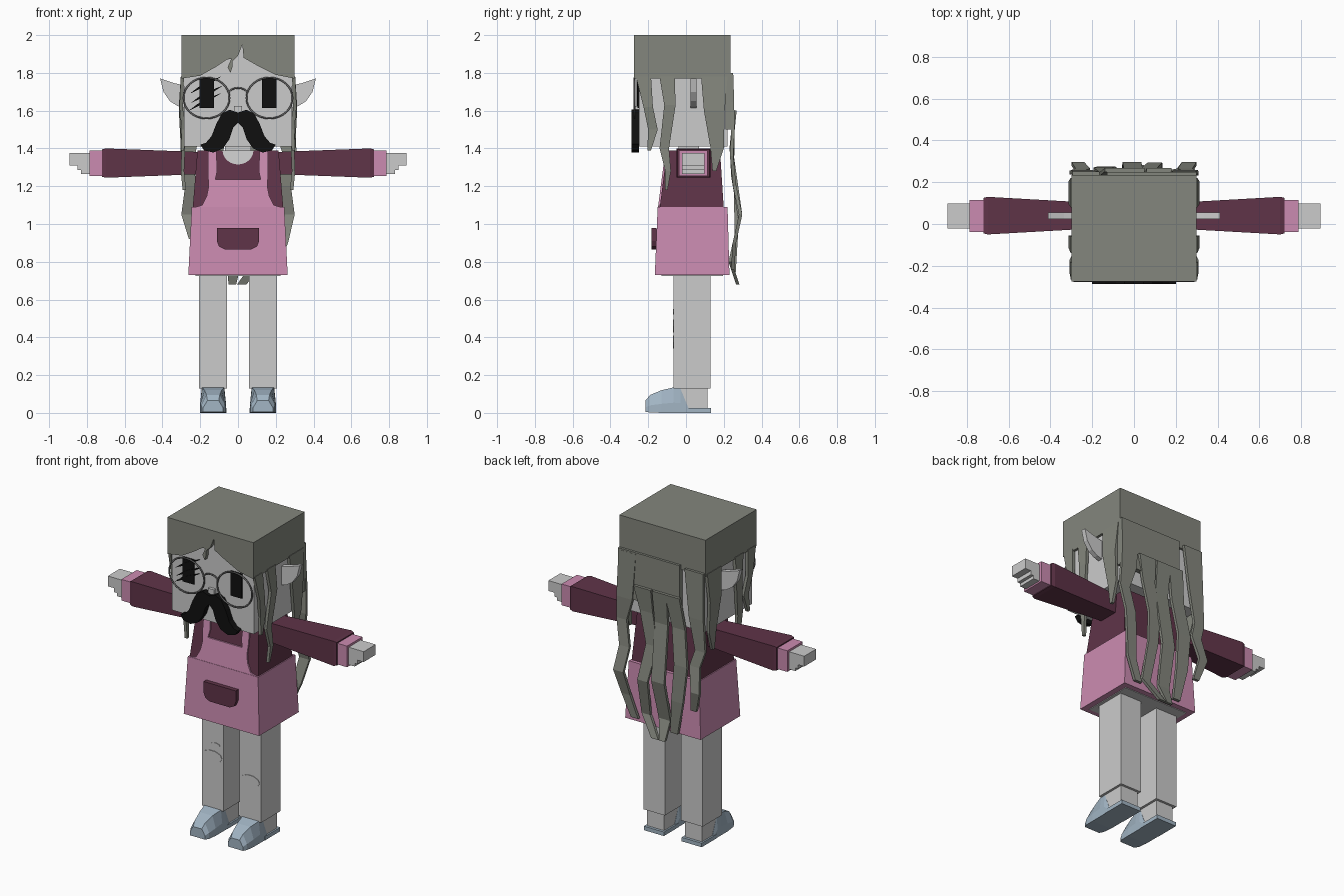
import bpy
import bmesh
import math
from mathutils import Vector

cube = bpy.data.objects.get("Cube")
if cube:
    bpy.data.objects.remove(cube, do_unlink=True)


def material(name, red, green, blue):
    mat = bpy.data.materials.new(name)
    mat.use_nodes = True
    colour = (red, green, blue, 1)
    mat.diffuse_color = colour
    shader = mat.node_tree.nodes["Principled BSDF"]
    shader.inputs["Base Color"].default_value = colour
    shader.inputs["Roughness"].default_value = .8
    return mat


SKIN = material("pale grey skin", .6, .6, .6)
HAIR = material("grey green hair", .23, .24, .205)
PINK = material("pink cloth", .6, .26, .44)
WINE = material("dark wine cloth", .115, .034, .065)
SHOE = material("pale blue leather", .36, .46, .55)
BLACK = material("black", .005, .005, .005)
FRAME = material("grey metal", .16, .16, .16)


def loft(name, rings, mat):
    """Skin a list of equal rings of points and cap both ends."""
    bm = bmesh.new()
    loops = [[bm.verts.new(p) for p in ring] for ring in rings]
    count = len(loops[0])
    for a, b in zip(loops, loops[1:]):
        for i in range(count):
            j = (i + 1) % count
            bm.faces.new((a[i], a[j], b[j], b[i]))
    bm.faces.new(loops[0])
    bm.faces.new(loops[-1])
    bmesh.ops.recalc_face_normals(bm, faces=bm.faces)
    mesh = bpy.data.meshes.new(name)
    bm.to_mesh(mesh)
    bm.free()
    mesh.materials.append(mat)
    obj = bpy.data.objects.new(name, mesh)
    bpy.context.collection.objects.link(obj)
    return obj


def rect(x, y, z):
    """Horizontal rectangle from x and y ranges."""
    return [(x[0], y[0], z), (x[1], y[0], z), (x[1], y[1], z), (x[0], y[1], z)]


def box(name, x, y, z, mat):
    return loft(name, [rect(x, y, z[0]), rect(x, y, z[1])], mat)


def plate(name, outline, y, mat, slope=lambda z: 0):
    """Extrude an (x, z) outline along y, optionally leaning with height."""
    return loft(name, [[(px, d + slope(pz), pz) for px, pz in outline] for d in y], mat)


def mirrored(outline):
    """Complete a right-hand half outline across x = 0."""
    return outline + [(-x, z) for x, z in reversed(outline)]


def side_range(side, a, b):
    return tuple(sorted((side * a, side * b)))


def ribbon(name, path, thick, sideways=None):
    """Wavy hair lock; path holds (across, outward, height, width)."""
    rings = []
    for u, out, z, w in path:
        corners = [(u - w / 2, out), (u + w / 2, out),
                   (u + w / 2, out + thick), (u - w / 2, out + thick)]
        if sideways:
            rings.append([(sideways * o, c, z) for c, o in corners])
        else:
            rings.append([(c, o, z) for c, o in corners])
    return loft(name, rings, HAIR)


def tube(name, points, radius, closed, mat):
    curve = bpy.data.curves.new(name, "CURVE")
    curve.dimensions = "3D"
    curve.bevel_depth = radius
    curve.bevel_resolution = 1
    spline = curve.splines.new("POLY")
    spline.points.add(len(points) - 1)
    for p, co in zip(spline.points, points):
        p.co = (*co, 1)
    spline.use_cyclic_u = closed
    curve.materials.append(mat)
    obj = bpy.data.objects.new(name, curve)
    bpy.context.collection.objects.link(obj)
    return obj


# Head, neck and hair cap
box("head", (-.285, .285), (-.25, .22), (1.41, 1.97), SKIN)
box("neck", (-.07, .07), (-.04, .07), (1.36, 1.42), SKIN)
box("hair_cap", (-.3, .3), (-.245, .235), (1.77, 2), HAIR)
fringe = [(-.3, 2), (-.3, 1.77), (-.2, 1.785), (-.12, 1.83), (-.06, 1.87), (-.035, 1.875),
          (-.055, 1.83), (-.04, 1.8), (-.03, 1.83), (-.03, 1.86), (0, 1.89), (.023, 1.95),
          (.03, 1.88), (.1, 1.84), (.2, 1.79), (.3, 1.77), (.3, 2)]
plate("hair_fringe", fringe, (-.275, -.244), HAIR)

# Hair locks at the back, following one shared wave in depth
WAVE = [(1.8, .232), (1.6, .25), (1.4, .23), (1.24, .24), (1.05, .28), (.8, .225), (.68, .265)]


def depth(z):
    for (za, ya), (zb, yb) in zip(WAVE, WAVE[1:]):
        if z >= zb:
            return ya + (yb - ya) * (za - z) / (za - zb)
    return WAVE[-1][1]


box("back_hair_panel", (-.13, .3), (.21, .25), (1.5, 1.8), HAIR)
BACK = [
    [(.235, 1.79, .12), (.25, 1.5, .11), (.275, 1.36, .07), (.245, 1.2, .07),
     (.265, 1.05, .07), (.235, .9, .06), (.18, .76, .05)],
    [(.12, 1.6, .12), (.1, 1.45, .09), (.06, 1.25, .08), (.1, 1.03, .07), (.11, .8, .06), (.02, .68, .05)],
    [(0, 1.6, .1), (0, 1.4, .09), (-.01, 1.05, .09), (-.02, .8, .08), (-.03, .68, .04)],
    [(-.09, 1.6, .1), (-.12, 1.4, .09), (-.15, 1.18, .09), (-.13, .95, .08), (-.1, .74, .05)],
    [(-.23, 1.79, .13), (-.25, 1.5, .1), (-.275, 1.3, .07), (-.245, 1.2, .07),
     (-.27, 1.05, .06), (-.24, .92, .04)],
]
for i, lock in enumerate(BACK):
    ribbon(f"back_hair_lock_{i + 1}", [(x, depth(z), z, w) for x, z, w in lock], .018)

# Hair locks, ears on both sides
SIDE = [
    [(-.225, .285, 1.78, .08), (-.2, .292, 1.62, .05), (-.175, .28, 1.5, .05), (-.195, .285, 1.39, .02)],
    [(-.1, .285, 1.78, .08), (-.085, .295, 1.63, .06), (-.115, .28, 1.4, .05),
     (-.095, .285, 1.28, .03), (-.105, .275, 1.18, .015)],
    [(.15, .285, 1.78, .14), (.15, .295, 1.6, .11), (.165, .285, 1.4, .07), (.15, .28, 1.28, .02)],
]
EAR = [(.27, 1.73), (.335, 1.745), (.412, 1.77), (.395, 1.7), (.36, 1.65), (.32, 1.625), (.27, 1.61)]
for side, label in ((1, "left"), (-1, "right")):
    for i, lock in enumerate(SIDE):
        ribbon(f"{label}_hair_lock_{i + 1}", lock, .018, side)
    plate(f"{label}_ear", [(side * x, z) for x, z in EAR], (.025, .055), SKIN)

    # Eyes and round spectacles
    box(f"{label}_eye", side_range(side, .127, .205), (-.258, -.25), (1.615, 1.77), BLACK)
    ring = [(side * .167 + .122 * math.cos(math.tau * k / 32), -.272,
             1.667 + .108 * math.sin(math.tau * k / 32)) for k in range(32)]
    tube(f"{label}_spectacle_rim", ring, .005, True, FRAME)

    # Arms: sleeve, cuff and stepped hand
    sleeve = []
    for x, ylo, yhi, zlo, zhi in ((.17, -.02, .1, 1.265, 1.38), (.7, -.05, .13, 1.245, 1.4),
                                  (.72, -.045, .125, 1.25, 1.395)):
        sleeve.append([(side * x, ylo, zlo), (side * x, yhi, zlo),
                       (side * x, yhi, zhi), (side * x, ylo, zhi)])
    loft(f"{label}_sleeve", sleeve, WINE)
    box(f"{label}_cuff", side_range(side, .71, .787), (-.038, .115), (1.255, 1.388), PINK)
    for part, reach, low, high in (("fingers", .892, 1.31, 1.375), ("palm", .85, 1.285, 1.312),
                                   ("palm_base", .83, 1.265, 1.287)):
        box(f"{label}_{part}", side_range(side, .78, reach), (-.022, .097), (low, high), SKIN)

    # Legs and shoes
    box(f"{label}_leg", side_range(side, .057, .207), (-.065, .13), (.13, .75), SKIN)
    box(f"{label}_ankle", side_range(side, .072, .192), (-.03, .115), (.02, .135), SKIN)
    box(f"{label}_heel", side_range(side, .062, .202), (-.02, .132), (0, .025), SHOE)
    shoe = []
    for y, low, high, wide, top in ((-.215, .004, .065, .052, .03), (-.19, .003, .095, .064, .035),
                                    (-.13, 0, .12, .068, .045), (-.065, 0, .135, .068, .058),
                                    (-.03, 0, .13, .068, .06), (.012, 0, .028, .068, .062)):
        mid = low + (high - low) * .4
        half = [(wide, low), (wide, mid), (top, high)]
        shoe.append([(side * .132 + x, y, z) for x, z in mirrored(half)])
    loft(f"{label}_shoe", shoe, SHOE)

# Slashes over one eye
for i, (x, z) in enumerate(((-.17, 1.735), (-.165, 1.685), (-.175, 1.645))):
    stroke = [(x - .085, z - .045), (x + .02, z + .005), (x + .085, z + .048),
              (x + .01, z + .018), (x - .04, z - .01)]
    plate(f"eye_slash_{i + 1}", stroke, (-.262, -.25), BLACK)

# Spectacle bridge, nose and moustache
bridge = [(.05 * math.cos(math.pi * k / 8), -.272, 1.69 + .03 * math.sin(math.pi * k / 8)) for k in range(9)]
tube("spectacle_bridge", bridge, .005, False, FRAME)
box("nose", (-.022, .022), (-.268, -.25), (1.585, 1.625), SKIN)
whisker = [(0, 1.59), (.045, 1.605), (.085, 1.585), (.115, 1.53), (.14, 1.465), (.17, 1.43),
           (.2, 1.42), (.18, 1.39), (.13, 1.378), (.08, 1.4), (.045, 1.45), (.025, 1.51), (0, 1.535)]
for side, label in ((1, "left"), (-1, "right")):
    plate(f"{label}_moustache", [(side * x, z) for x, z in whisker], (-.288, -.25), BLACK)

# Shirt and dress
loft("shirt", [rect((-.24, .24), (-.14, .2), 1.08), rect((-.215, .215), (-.1, .18), 1.39)], WINE)
loft("dress", [rect((-.263, .263), (-.165, .23), .73), rect((-.245, .245), (-.15, .22), 1.09)], PINK)
box("hips", (-.225, .225), (-.13, .195), (.726, .76), SKIN)


def chest(z):
    return -.1 - (1.39 - z) * .13


bib = mirrored([(.24, 1.085), (.19, 1.1), (.165, 1.15), (.155, 1.2), (.16, 1.27), (.16, 1.39),
                (.115, 1.39), (.11, 1.28), (.12, 1.235)])
plate("dress_bib", bib, (-.009, .004), PINK, chest)
neckline = [(.082 * math.cos(math.pi * k / 12), 1.39 - .075 * math.sin(math.pi * k / 12)) for k in range(13)]
plate("neckline", neckline, (-.005, .004), SKIN, chest)
pocket = mirrored([(.112, .98), (.112, .91), (.1, .88), (.07, .865)])
plate("pocket", pocket, (-.182, -.155), WINE)

# Knee patches
KNEES = [("right_knee_patch", -.132, .46, .068, .036), ("right_small_patch", -.11, .535, .032, .015),
         ("left_knee_patch", .132, .375, .066, .036)]
for name, x, z, wide, tall in KNEES:
    outline = [(x + wide * math.cos(math.tau * k / 10), z + tall * math.sin(math.tau * k / 10))
               for k in range(10)]
    plate(name, outline, (-.069, -.064), SKIN)
